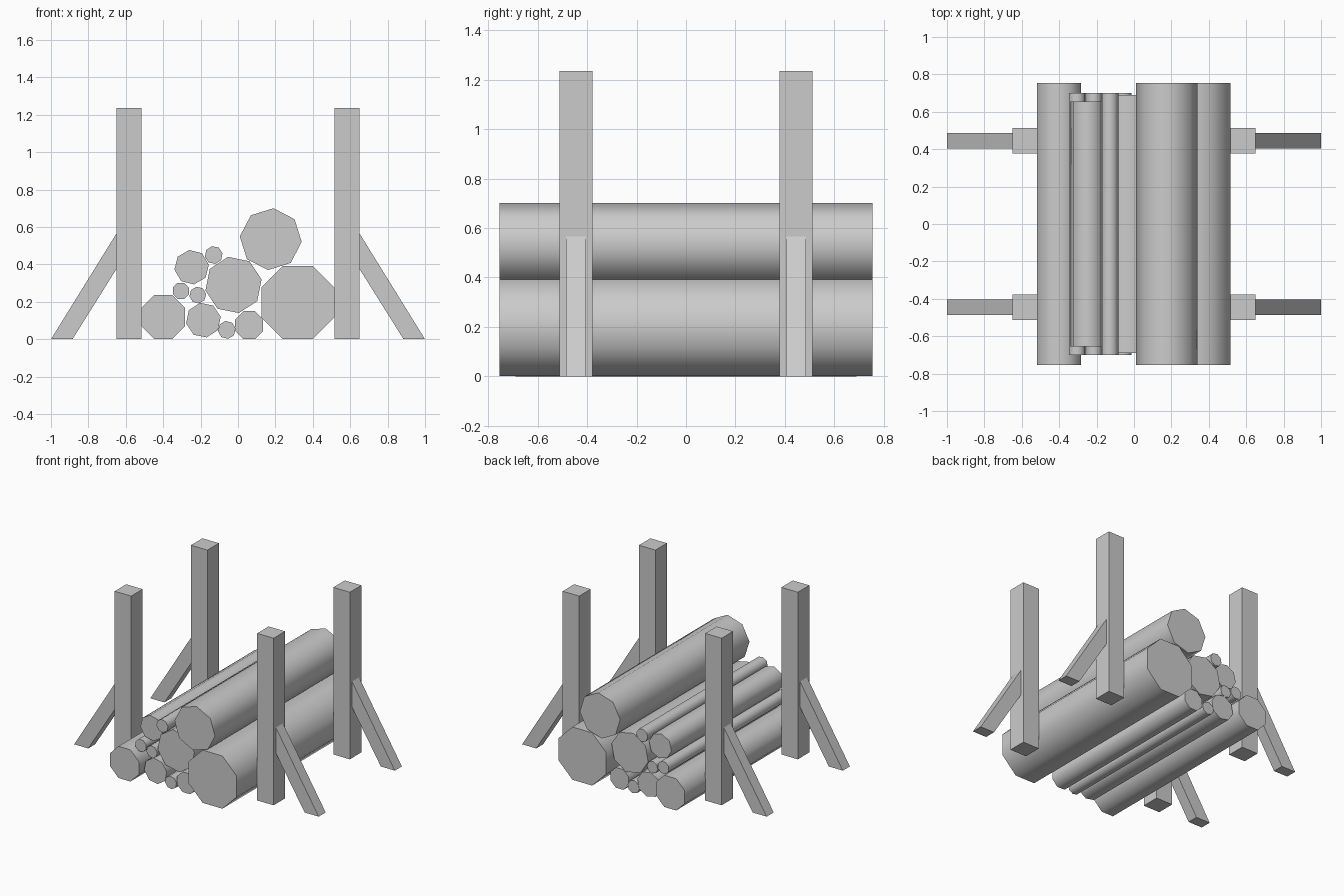
import bpy, math

cube = bpy.data.objects.get("Cube")
if cube:
    bpy.data.objects.remove(cube, do_unlink=True)

grey = bpy.data.materials.new("plain_grey")
grey.use_nodes = True
colour = (0.6, 0.6, 0.6, 1)
grey.diffuse_color = colour
grey.node_tree.nodes["Principled BSDF"].inputs["Base Color"].default_value = colour


def prism(name, profile, y0, y1, smooth=False):
    """Extrude an anticlockwise (x, z) profile from y0 to y1."""
    n = len(profile)
    verts = [(x, y, z) for y in (y0, y1) for x, z in profile]
    faces = [tuple(range(n)), tuple(reversed(range(n, 2 * n)))]
    faces += [(i, i + n, (i + 1) % n + n, (i + 1) % n) for i in range(n)]
    mesh = bpy.data.meshes.new(name)
    mesh.from_pydata(verts, [], faces)
    mesh.materials.append(grey)
    obj = bpy.data.objects.new(name, mesh)
    bpy.context.collection.objects.link(obj)
    if smooth:
        bpy.ops.object.select_all(action="DESELECT")
        obj.select_set(True)
        bpy.context.view_layer.objects.active = obj
        bpy.ops.object.shade_smooth_by_angle(angle=math.radians(60))
    return obj


def log(name, x, z, radius, half_length, turn):
    """Eight-sided log lying along y, with its first corner at angle turn."""
    angles = [math.radians(turn + 45 * i) for i in range(8)]
    ring = [(x + radius * math.cos(a), z + radius * math.sin(a)) for a in angles]
    prism(name, ring, -half_length, half_length, smooth=True)


# Logs: x, z, radius, half length, turn
logs = {
    "large_log": (0.32, 0.196, 0.211, 0.755, 22.5),
    "top_log": (0.175, 0.535, 0.166, 0.755, 40),
    "middle_log": (-0.024, 0.29, 0.153, 0.69, 11),
    "left_log": (-0.4, 0.118, 0.127, 0.755, 22.5),
    "lower_log": (-0.185, 0.102, 0.094, 0.70, 11),
    "upper_left_log": (-0.248, 0.385, 0.093, 0.655, 8),
    "bottom_right_branch": (0.06, 0.075, 0.081, 0.69, 22.5),
    "bottom_branch": (-0.06, 0.05, 0.048, 0.70, 8),
    "top_branch": (-0.13, 0.45, 0.048, 0.70, 11),
    "left_branch": (-0.305, 0.258, 0.047, 0.70, 22.5),
    "inner_branch": (-0.215, 0.236, 0.045, 0.70, 8),
}
for name, spec in logs.items():
    log(name, *spec)

# Four upright posts, each with a slanted outer brace
post = [(0.515, 0), (0.65, 0), (0.65, 1.235), (0.515, 1.235)]
brace = [(0.885, 0), (1, 0), (0.65, 0.565), (0.65, 0.375)]
for side, sx in (("left", 1), ("right", -1)):
    for end, y in (("front", -0.445), ("back", 0.445)):
        for part, shape, half in (("post", post, 0.067), ("brace", brace, 0.041)):
            profile = [(sx * x, z) for x, z in shape]
            if sx < 0:
                profile.reverse()
            prism(f"{end}_{side}_{part}", profile, y - half, y + half)
